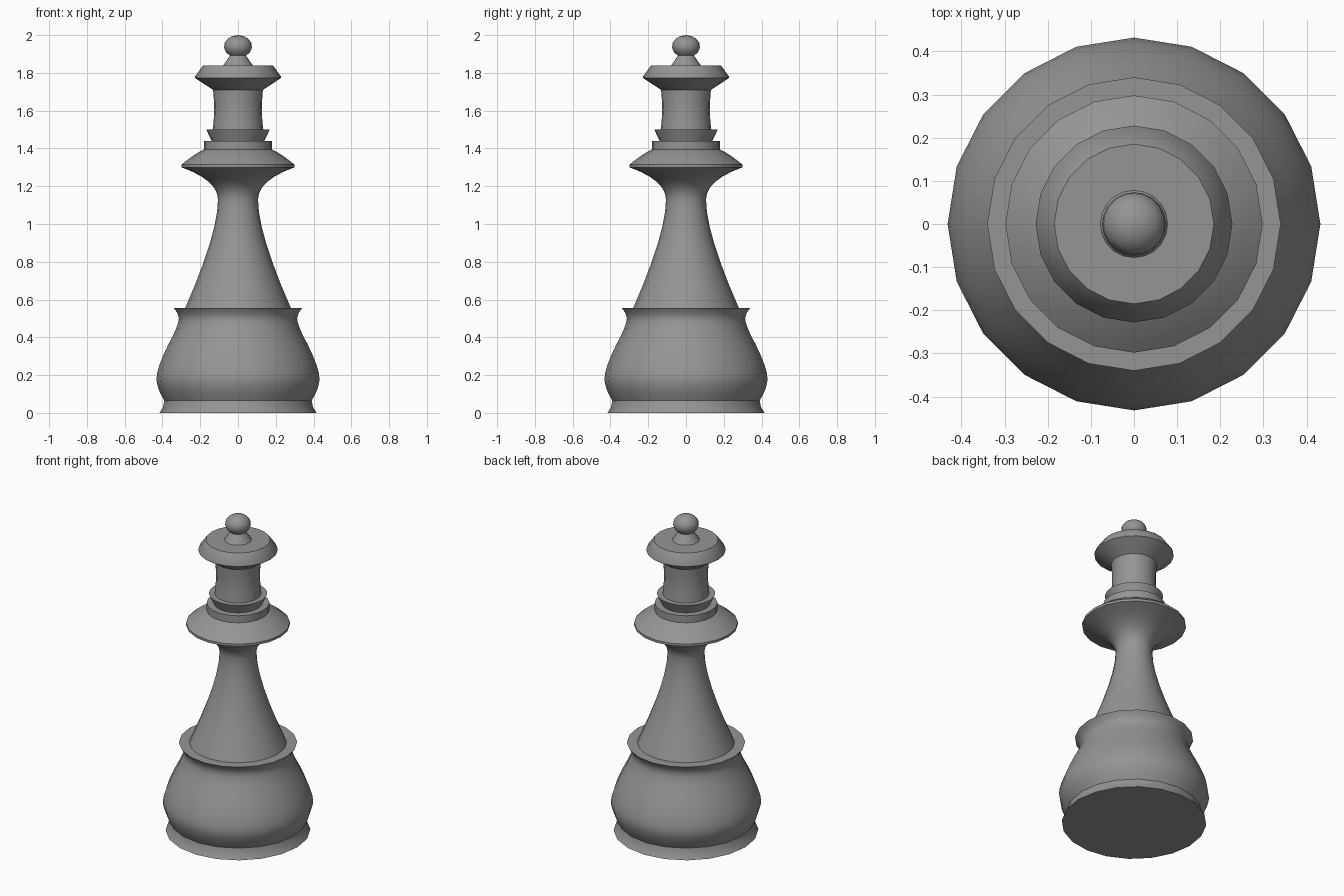
import bpy
import bmesh
from math import cos, sin, tau, radians
from mathutils import Vector

SIDES = 20

cube = bpy.data.objects.get("Cube")
if cube:
    bpy.data.objects.remove(cube, do_unlink=True)

grey = bpy.data.materials.new("mid grey")
grey.use_nodes = True
grey.diffuse_color = (0.3, 0.3, 0.3, 1)
shader = grey.node_tree.nodes["Principled BSDF"]
shader.inputs["Base Color"].default_value = grey.diffuse_color


def bend(start, control, end, steps=4):
    """Profile points along a curve pulled towards a control point."""
    a, b, c = Vector(start), Vector(control), Vector(end)
    return [a.lerp(b, i / steps).lerp(b.lerp(c, i / steps), i / steps)
            for i in range(steps + 1)]


def ball(radius, half_height, centre, first_angle, steps=6):
    """Profile points around a slightly flattened ball, up to its top."""
    angles = [radians(first_angle + (90 - first_angle) * i / steps)
              for i in range(steps + 1)]
    return [(radius * cos(a), centre + half_height * sin(a)) for a in angles]


def lathe(name, profile):
    """Turn a bottom-to-top (radius, height) profile around the z axis."""
    bm = bmesh.new()
    rings = []
    for radius, height in profile:
        ring = []
        for side in range(SIDES):
            angle = tau * side / SIDES
            ring.append(bm.verts.new((radius * cos(angle), radius * sin(angle), height)))
        rings.append(ring)
    for low, high in zip(rings, rings[1:]):
        for side in range(SIDES):
            following = (side + 1) % SIDES
            bm.faces.new((low[side], low[following], high[following], high[side]))
    # Merge the poles and the points shared by neighbouring curves
    bmesh.ops.remove_doubles(bm, verts=bm.verts, dist=0.001)
    mesh = bpy.data.meshes.new(name)
    bm.to_mesh(mesh)
    bm.free()
    mesh.materials.append(grey)
    part = bpy.data.objects.new(name, mesh)
    bpy.context.collection.objects.link(part)
    bpy.ops.object.select_all(action='DESELECT')
    part.select_set(True)
    bpy.context.view_layer.objects.active = part
    bpy.ops.object.shade_smooth_by_angle(angle=radians(38))


# Rings where neighbouring parts meet
foot_top = (0.39, 0.065)
stem_foot = (0.28, 0.555)
collar_edge = (0.298, 1.3)
neck_foot = (0.14, 1.44)
crown_foot = (0.132, 1.71)
knob_foot = (0.078, 1.84)

# Foot with its flat underside
lathe("foot", [(0, 0)] + bend((0.416, 0), (0.39, 0.03), foot_top, steps=2))

# Bulging base: belly, shoulder, throat and flared rim
belly = (0.432, 0.18)
shoulder = (0.37, 0.36)
throat = (0.313, 0.5)
rim = (0.34, 0.555)
lathe("base", bend(foot_top, (0.43, 0.13), belly)
      + bend(belly, (0.43, 0.24), shoulder)
      + bend(shoulder, (0.315, 0.46), throat)
      + bend(throat, (0.315, 0.53), rim, steps=2)
      + [stem_foot])

# Tapering stem that flares under the collar
waist = 0.106
narrowest = (waist, 1.13)
lathe("stem", bend(stem_foot, (waist, 0.95), narrowest, steps=6)
      + bend(narrowest, (waist, 1.23), collar_edge, steps=6))

# Wide collar with a small step on top
step = 0.18
lathe("collar", [collar_edge]
      + bend((0.298, 1.315), (0.24, 1.365), (step, 1.395))
      + [(step, 1.44), neck_foot])

# Flared neck ring and waisted neck
lathe("neck", [neck_foot, (0.168, 1.5)]
      + bend((0.134, 1.5), (0.12, 1.6), crown_foot))

# Crown with a sloping rim and flat top
brim = 0.228
lathe("crown", [crown_foot, (brim, 1.773), (brim, 1.78), (0.185, 1.84), knob_foot])

# Finial knob on a tapering foot
lathe("finial", [knob_foot] + ball(0.074, 0.06, centre=1.94, first_angle=-55))
